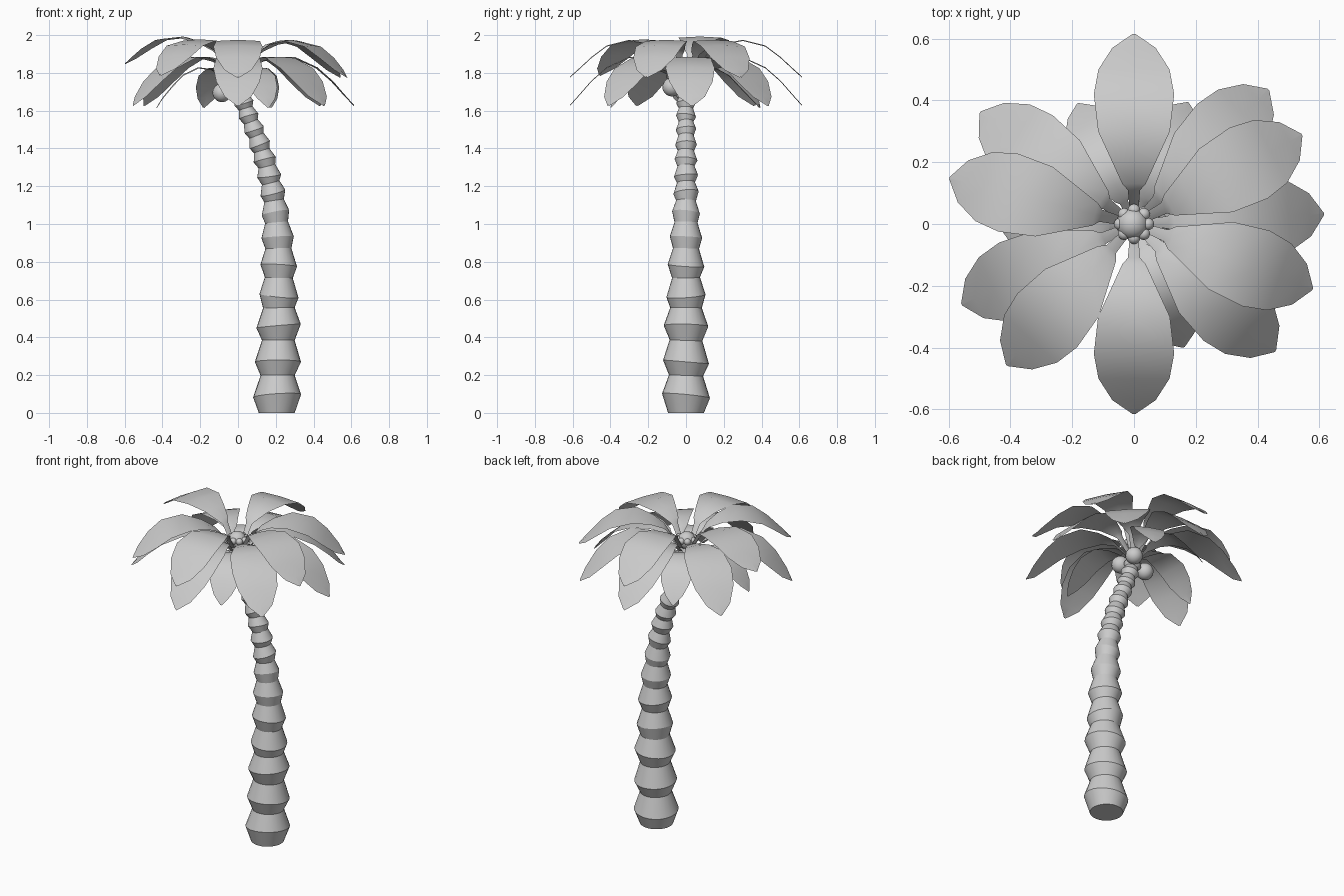
import bpy, bmesh, math, random
from mathutils import Vector, Matrix

if "Cube" in bpy.data.objects:
    bpy.data.objects.remove(bpy.data.objects["Cube"])

random.seed(4)


def add_object(name, bm, angle=40):
    bmesh.ops.recalc_face_normals(bm, faces=bm.faces)
    me = bpy.data.meshes.new(name)
    bm.to_mesh(me)
    bm.free()
    ob = bpy.data.objects.new(name, me)
    bpy.context.collection.objects.link(ob)
    bpy.ops.object.select_all(action='DESELECT')
    ob.select_set(True)
    bpy.context.view_layer.objects.active = ob
    bpy.ops.object.shade_smooth_by_angle(angle=math.radians(angle))
    return ob


def lerp_table(table, t):
    for (a, va), (b, vb) in zip(table, table[1:]):
        if t <= b:
            return va + (vb - va) * (t - a) / (b - a)
    return table[-1][1]


# Trunk: bulging bark rings lofted along a bent path
PATH = [(0, .205), (.3, .212), (.6, .217), (.85, .215), (1.0, .205), (1.15, .188),
        (1.3, .155), (1.45, .105), (1.6, .045), (1.72, .005), (1.9, -.005)]
BULGE = [(0, .13), (.27, .122), (.46, .118), (.62, .104), (.78, .097), (.94, .085),
         (1.1, .07), (1.3, .062), (1.5, .054), (1.9, .048)]
SIDES = 24


def trunk_ring(bm, z, r, tilt):
    x = lerp_table(PATH, z)
    slope = (lerp_table(PATH, z + .04) - lerp_table(PATH, max(0, z - .04))) / .08
    lean = math.atan(slope) if z > .1 else 0
    m = (Matrix.Translation((x, 0, z)) @ Matrix.Rotation(lean + tilt[0], 4, 'Y')
         @ Matrix.Rotation(tilt[1], 4, 'X'))
    return [bm.verts.new(m @ Vector((r * math.cos(a), r * math.sin(a), 0)))
            for a in (2 * math.pi * i / SIDES for i in range(SIDES))]


bm = bmesh.new()
wide = [.09, .27, .46, .62, .78, .93, 1.06, 1.165, 1.255, 1.34, 1.42, 1.5, 1.57, 1.64, 1.7, 1.76, 1.82]
rings = [trunk_ring(bm, 0, .095, (0, 0))]
for i, z in enumerate(wide):
    r = lerp_table(BULGE, z)
    top = wide[i + 1] if i + 1 < len(wide) else z + .06
    tilt = [random.uniform(-.12, .12) for _ in range(2)]
    rings.append(trunk_ring(bm, z, r, tilt))
    rings.append(trunk_ring(bm, z + (top - z) * .6, r * .71, [.4 * t for t in tilt]))
for a, b in zip(rings, rings[1:]):
    for i in range(SIDES):
        j = (i + 1) % SIDES
        bm.faces.new((a[i], a[j], b[j], b[i]))
bm.faces.new(rings[0][::-1])
bm.faces.new(rings[-1])
add_object("trunk", bm, 22)

# Leaves: flat lobes arching outward, in three tiers
REACH = [.045, .11, .13, .2, .3, .42, .5, .57, .615]
WIDTH = [.014, .02, .038, .07, .116, .13, .115, .07, .004]
TIERS = {
    "upper": ([1.80, 1.9, 1.92, 1.955, 1.975, 1.945, 1.885, 1.82, 1.78], 1.0, 1.0,
              [(90, 0), (28, 0), (-20, 0), (-90, 0), (-132, .01), (166, .07)]),
    "middle": ([1.78, 1.85, 1.865, 1.885, 1.885, 1.83, 1.76, 1.68, 1.63], 1.0, 1.0,
               [(3, 0), (45, 0), (90, 0), (144, 0), (-155, 0), (-90, 0), (-42, 0)]),
    "lower": ([1.75, 1.785, 1.795, 1.82, 1.83, 1.79, 1.73, 1.67, 1.62], .7, .72,
              [(66, 0), (115, 0), (182, 0), (-68, 0)]),
}
for tier, (heights, length, width, leaves) in TIERS.items():
    for n, (deg, lift) in enumerate(leaves):
        bm = bmesh.new()
        rot = Matrix.Rotation(math.radians(deg), 4, 'Z')
        rows = []
        for r, w, z in zip(REACH, WIDTH, heights):
            rows.append([bm.verts.new(rot @ Vector((r * length, w * width * s,
                                                    z + lift * (r / .6) ** 2 - .006 * abs(s))))
                         for s in (-1, 0, 1)])
        for a, b in zip(rows, rows[1:]):
            for i in range(2):
                bm.faces.new((a[i], b[i], b[i + 1], a[i + 1]))
        add_object(f"{tier}_leaf_{n + 1}", bm, 60)

# Coconuts, crown heart and the buds around it
balls = [("coconut", p, .05) for p in ((-.085, -.005, 1.695), (.04, -.075, 1.725), (.045, .055, 1.725))]
balls.append(("crown_heart", (-.005, 0, 1.83), .052))
balls += [("crown_bud", (.045 * math.cos(k * math.pi / 4), .045 * math.sin(k * math.pi / 4), 1.84), .02)
          for k in range(8)]
for name, pos, r in balls:
    bm = bmesh.new()
    bmesh.ops.create_uvsphere(bm, u_segments=16, v_segments=10, radius=r,
                              matrix=Matrix.Translation(pos))
    add_object(name, bm)
